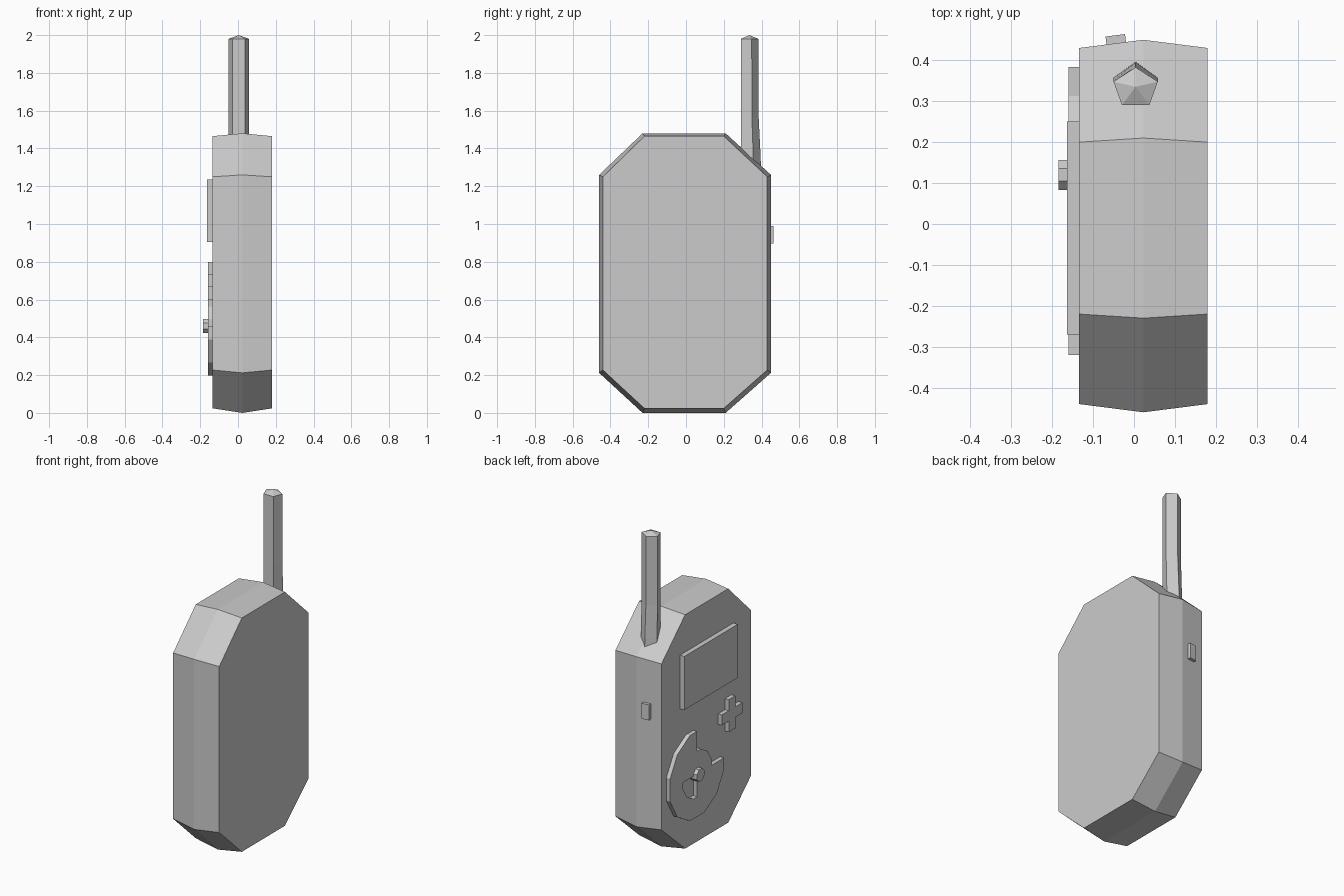
import bpy, bmesh, math
from mathutils import Matrix

if "Cube" in bpy.data.objects:
    bpy.data.objects.remove(bpy.data.objects["Cube"])


def loft(name, rings, tip=None):
    """Skin equal-length rings of points; cap both ends (or close on a tip)."""
    bm = bmesh.new()
    loops = [[bm.verts.new(p) for p in ring] for ring in rings]
    n = len(loops[0])
    for a, b in zip(loops, loops[1:]):
        for i in range(n):
            j = (i + 1) % n
            bm.faces.new((a[i], a[j], b[j], b[i]))
    bm.faces.new(loops[0])
    if tip:
        t = bm.verts.new(tip)
        for i in range(n):
            bm.faces.new((loops[-1][i], loops[-1][(i + 1) % n], t))
    else:
        bm.faces.new(loops[-1])
    bmesh.ops.recalc_face_normals(bm, faces=bm.faces)
    mesh = bpy.data.meshes.new(name)
    bm.to_mesh(mesh)
    bm.free()
    obj = bpy.data.objects.new(name, mesh)
    bpy.context.collection.objects.link(obj)
    return obj


def plate(name, profile, depth_x):
    """Raised part on the control face: (y, z) profile extruded to depth_x."""
    return loft(name, [[(x, y, z) for y, z in profile] for x in (FACE + 0.01, depth_x)])


def octagon(x, y0, y1, c0, c1, z0, z1, d0, d1):
    return [(x, y, z) for y, z in ((c0, z0), (c1, z0), (y1, d0), (y1, d1),
                                   (c1, z1), (c0, z1), (y0, d1), (y0, d0))]


FACE, BACK = -0.134, 0.18
CY, CZ = 0.12, 0.46           # dial centre

# Body: octagonal case with a shallow ridge round the middle
end = (-0.44, 0.43, -0.22, 0.20, 0.024, 1.465, 0.227, 1.25)
ridge = (-0.46, 0.45, -0.23, 0.21, 0.0, 1.48, 0.212, 1.26)
loft("case", [octagon(FACE, *end), octagon(0.023, *ridge), octagon(BACK, *end)])


# Antenna: five-sided, slightly flared at the foot, pointed cap
def pentagon(z, rx, ry, cy):
    return [(0.004 + rx * math.cos(a), cy + ry * math.sin(a), z)
            for a in (math.radians(90 + 72 * i) for i in range(5))]


loft("antenna", [pentagon(1.22, 0.060, 0.060, 0.339),
                 pentagon(1.36, 0.058, 0.057, 0.338),
                 pentagon(1.56, 0.057, 0.052, 0.333),
                 pentagon(1.98, 0.057, 0.051, 0.332)], tip=(0.004, 0.335, 2.0))

# Screen
plate("screen", [(-0.27, 0.905), (0.25, 0.905), (0.25, 1.235), (-0.27, 1.235)], -0.164)

# Direction pad: plus shape
a, b = 0.1, 0.032
plus = [(-b, -a), (b, -a), (b, -b), (a, -b), (a, b), (b, b),
        (b, a), (-b, a), (-b, b), (-a, b), (-a, -b), (-b, -b)]
plate("direction_pad", [(y - 0.22, z + 0.70) for y, z in plus], -0.16)


# Dial: twelve-sided arcs, flat edges on the axes
def arc(apothem, start, sweep):
    pts = []
    for ang in [start] + [start + 15 + 30 * i for i in range(sweep // 30)] + [start + sweep]:
        off = (ang % 30) - 15     # offset from the nearest vertex direction
        r = apothem / math.cos(math.radians(15 - abs(off)))
        t = math.radians(ang)
        pts.append((CY + r * math.cos(t), CZ + r * math.sin(t)))
    return pts


# Outer ring misses the upper quarter on the -y side, built as three joined quarters
outer, inner = arc(0.263, 180, 270), arc(0.14, 180, 270)
bm_rings = []
for x in (FACE + 0.01, -0.16):
    bm_rings.append([(x, y, z) for y, z in outer + inner[::-1]])
loft("dial_ring", bm_rings)

# Inner disc misses the lower quarter on the +y side
plate("dial_disc", [(CY, CZ)] + arc(0.14, 0, 270), -0.16)

# Dial knob
knob = [(CY + 0.04 * math.cos(math.radians(22.5 + 45 * i)),
         CZ + 0.04 * math.sin(math.radians(22.5 + 45 * i))) for i in range(8)]
plate("dial_knob", knob, -0.184)

# Side button, lying on the sloped side
bpy.ops.mesh.primitive_cube_add(size=1)
button = bpy.context.object
button.name = "side_button"
button.data.transform(Matrix.Translation((-0.044, 0.447, 0.943)) @
                      Matrix.Rotation(0.128, 4, 'Z') @
                      Matrix.Diagonal((0.048, 0.028, 0.095, 1)))
